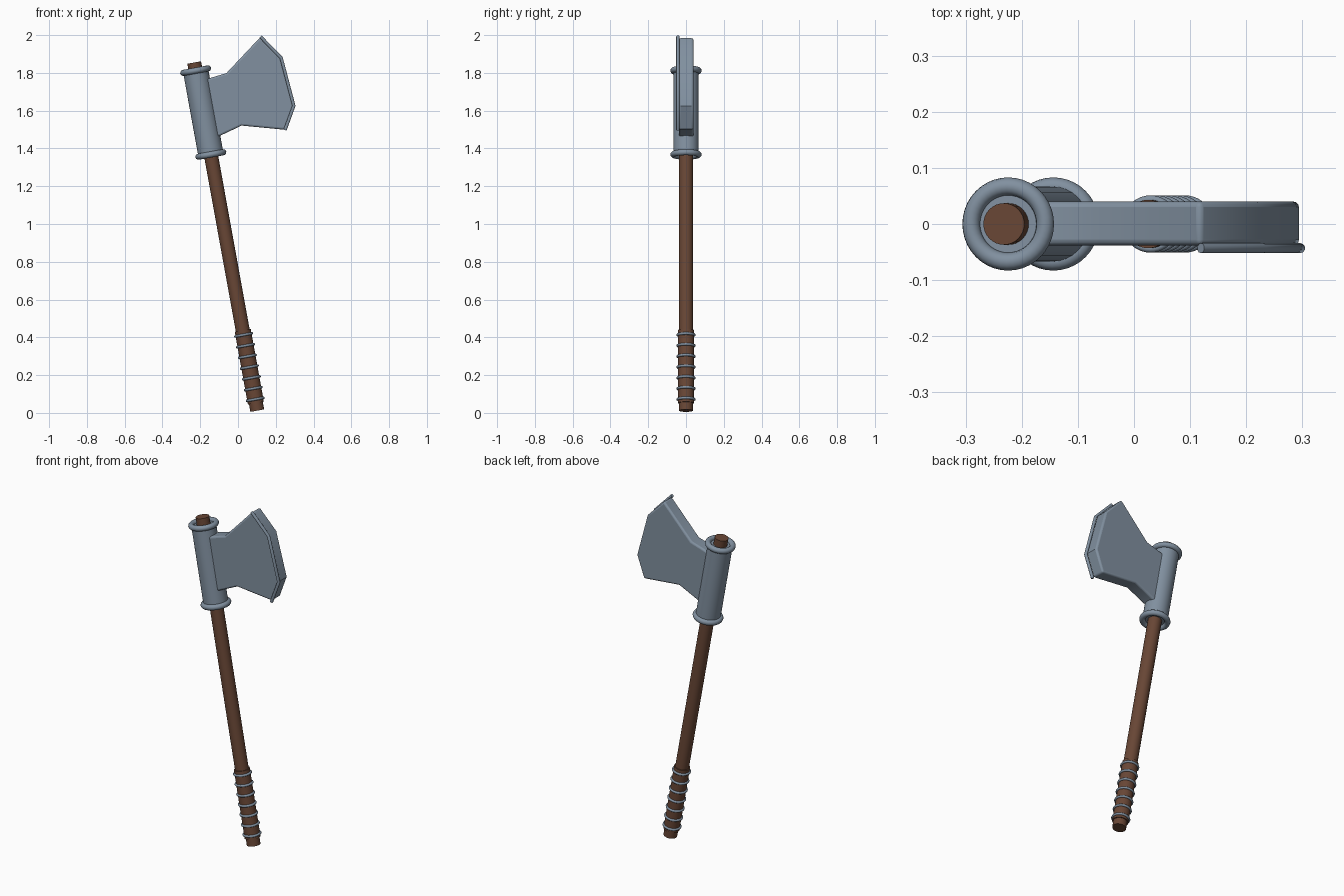
import bpy, bmesh, math
from mathutils import Vector

if "Cube" in bpy.data.objects:
    bpy.data.objects.remove(bpy.data.objects["Cube"])


def material(name, rgb):
    m = bpy.data.materials.new(name)
    m.diffuse_color = (*rgb, 1)
    m.use_nodes = True
    m.node_tree.nodes["Principled BSDF"].inputs["Base Color"].default_value = m.diffuse_color
    return m


STEEL = material("steel", (0.22, 0.28, 0.35))
WOOD = material("brown wood", (0.14, 0.062, 0.036))

# Tilted axis of the handle
BOTTOM = Vector((0.102, 0, 0.012))
TOP = Vector((-0.232, 0, 1.855))
AXIS = (TOP - BOTTOM).normalized()
TILT = math.atan2(AXIS.x, AXIS.z)


def on_axis(z):
    return BOTTOM + AXIS * ((z - BOTTOM.z) / AXIS.z)


def finish(name, mat, smooth=True):
    ob = bpy.context.object
    ob.name = name
    ob.data.materials.append(mat)
    if smooth:
        bpy.ops.object.shade_smooth_by_angle(angle=math.radians(35))
    return ob


def rod(name, z0, z1, radius, mat):
    a, b = on_axis(z0), on_axis(z1)
    bpy.ops.mesh.primitive_cylinder_add(vertices=32, radius=radius, depth=(b - a).length,
                                        location=(a + b) / 2, rotation=(0, TILT, 0))
    return finish(name, mat)


def ring(name, z, major, minor, mat):
    bpy.ops.mesh.primitive_torus_add(major_segments=40, minor_segments=12, major_radius=major,
                                     minor_radius=minor, location=on_axis(z), rotation=(0, TILT, 0))
    return finish(name, mat)


# Handle and wrapped grip
rod("handle", BOTTOM.z, TOP.z, 0.037, WOOD)
rod("grip", 0.052, 0.437, 0.043, WOOD)
for i in range(7):
    ring(f"grip_ring_{i + 1}", 0.072 + i * 0.0568, 0.044, 0.007, STEEL)

# Socket with a rolled rim at each end
rod("socket", 1.368, 1.812, 0.067, STEEL)
ring("socket_upper_rim", 1.812, 0.067, 0.016, STEEL)
ring("socket_lower_rim", 1.368, 0.067, 0.016, STEEL)

# Blade: extruded outline with rounded borders
outline = [(-0.19, 1.758), (-0.15, 1.772), (-0.061, 1.799), (0.117, 1.988), (0.226, 1.878),
           (0.294, 1.626), (0.248, 1.499), (0.019, 1.521), (-0.104, 1.463), (-0.15, 1.44)]
bm = bmesh.new()
face = bm.faces.new([bm.verts.new((x, -0.038, z)) for x, z in outline])
moved = bmesh.ops.extrude_face_region(bm, geom=[face])["geom"]
bmesh.ops.translate(bm, vec=(0, 0.078, 0),
                    verts=[v for v in moved if isinstance(v, bmesh.types.BMVert)])
bmesh.ops.recalc_face_normals(bm, faces=bm.faces)
mesh = bpy.data.meshes.new("blade")
bm.to_mesh(mesh)
bm.free()
blade = bpy.data.objects.new("blade", mesh)
bpy.context.collection.objects.link(blade)
bpy.ops.object.select_all(action='DESELECT')
blade.select_set(True)
bpy.context.view_layer.objects.active = blade
finish("blade", STEEL)
bevel = blade.modifiers.new("rounded border", 'BEVEL')
bevel.width = 0.010
bevel.segments = 3
bevel.limit_method = 'ANGLE'
bevel.angle_limit = math.radians(60)

# Raised bead along the front of the cutting edge
curve = bpy.data.curves.new("cutting_edge_bead", 'CURVE')
curve.dimensions = '3D'
curve.bevel_depth = 0.009
curve.bevel_resolution = 3
curve.use_fill_caps = True
path = [(0.119, 1.992), (0.229, 1.879), (0.296, 1.626), (0.249, 1.497)]
spline = curve.splines.new('POLY')
spline.points.add(len(path) - 1)
for p, (x, z) in zip(spline.points, path):
    p.co = (x, -0.043, z, 1)
curve.materials.append(STEEL)
bead = bpy.data.objects.new("cutting_edge_bead", curve)
bpy.context.collection.objects.link(bead)
